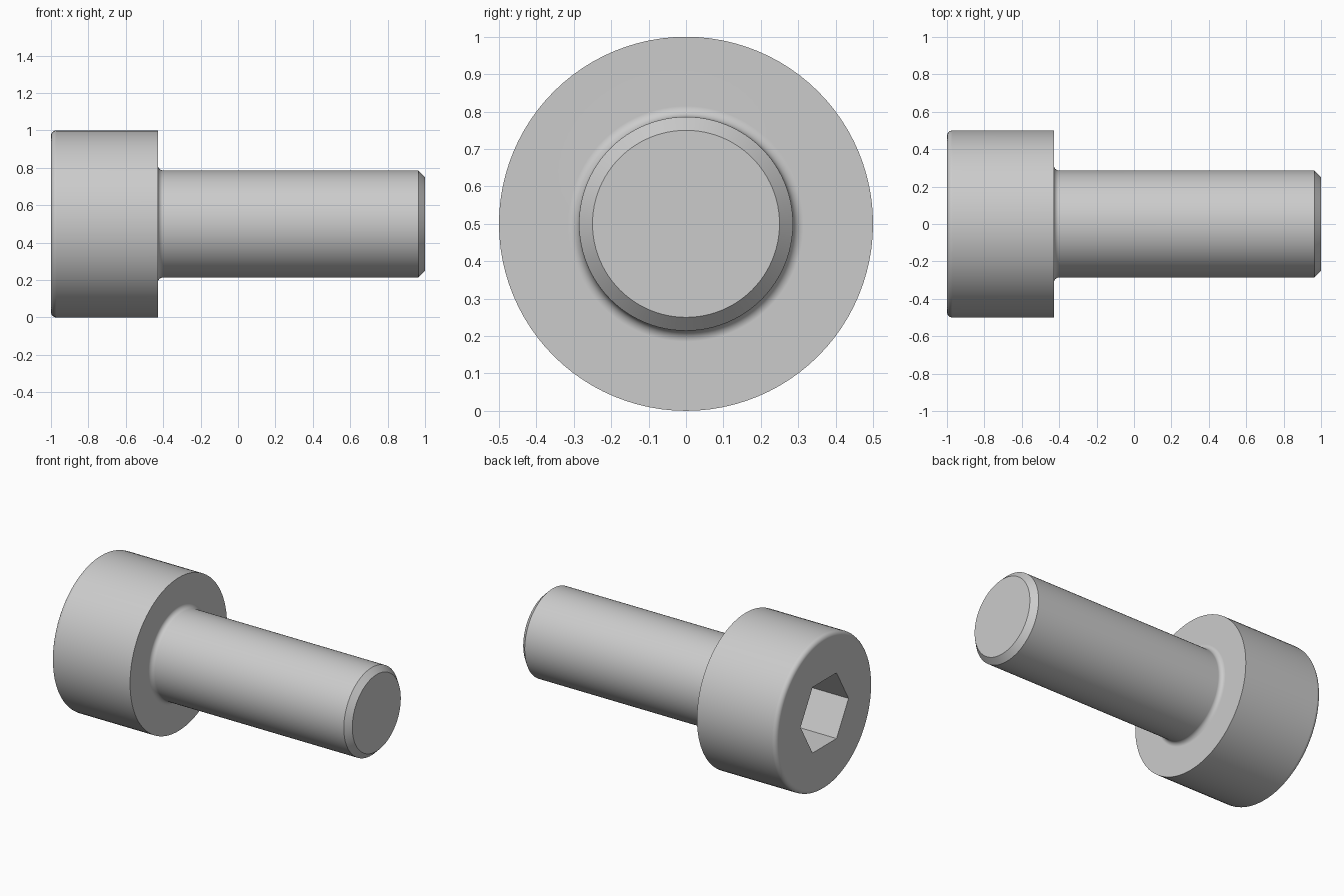
import bpy
import bmesh
from math import cos, sin, pi, radians
from mathutils import Matrix, Vector

cube = bpy.data.objects.get("Cube")
if cube:
    bpy.data.objects.remove(cube, do_unlink=True)

SEGMENTS = 96
HEAD_R, SHANK_R, TIP_R = 0.5, 0.286, 0.25
HEAD_END = -0.429          # underside of the head
ROUND, FILLET = 0.029, 0.029
SOCKET_R, SOCKET_DEPTH = 0.2475, 0.286

steel = bpy.data.materials.new("steel_grey")
steel.use_nodes = True
colour = (0.6, 0.6, 0.6, 1)
steel.diffuse_color = colour
steel.node_tree.nodes["Principled BSDF"].inputs["Base Color"].default_value = colour


def arc(cx, cr, radius, start, end, steps=6):
    """Points (x, r) along a circular arc, angles in degrees."""
    angles = [radians(start + (end - start) * i / steps) for i in range(steps + 1)]
    return [(cx + radius * cos(a), cr + radius * sin(a)) for a in angles]


def ring(bm, x, radius, count):
    """A ring of vertices around the bolt axis."""
    return [bm.verts.new((x, radius * cos(2 * pi * i / count),
                          radius * sin(2 * pi * i / count))) for i in range(count)]


def bridge(bm, a, b):
    for i in range(len(a)):
        j = (i + 1) % len(a)
        bm.faces.new((a[i], a[j], b[j], b[i]))


def loop_edges(bm, verts):
    return [bm.edges.get((verts[i - 1], verts[i])) for i in range(len(verts))]


# Outer profile: rounded head, fillet under the head, shank, chamfered tip
profile = arc(-1 + ROUND, HEAD_R - ROUND, ROUND, 180, 90)
profile += [(HEAD_END, HEAD_R)]
profile += arc(HEAD_END + FILLET, SHANK_R + FILLET, FILLET, 180, 270)
profile += [(1 - (SHANK_R - TIP_R), SHANK_R), (1, TIP_R)]

bm = bmesh.new()
rings = [ring(bm, x, r, SEGMENTS) for x, r in profile]
for a, b in zip(rings, rings[1:]):
    bridge(bm, a, b)
bm.faces.new(rings[-1])

# Hexagonal socket with flats at top and bottom
mouth = ring(bm, -1, SOCKET_R, 6)
floor = ring(bm, -1 + SOCKET_DEPTH, SOCKET_R, 6)
bridge(bm, mouth, floor)
bm.faces.new(floor)

# End face of the head around the socket
bmesh.ops.triangle_fill(bm, use_beauty=True, normal=Vector((-1, 0, 0)),
                        edges=loop_edges(bm, rings[0]) + loop_edges(bm, mouth))
bmesh.ops.recalc_face_normals(bm, faces=bm.faces)
bmesh.ops.transform(bm, matrix=Matrix.Translation((0, 0, HEAD_R)), verts=bm.verts)

mesh = bpy.data.meshes.new("socket_head_bolt")
bm.to_mesh(mesh)
bm.free()
mesh.materials.append(steel)
bolt = bpy.data.objects.new("socket_head_bolt", mesh)
bpy.context.collection.objects.link(bolt)

# Smooth barrel with crisp edges and clean flat ends
bpy.ops.object.select_all(action="DESELECT")
bolt.select_set(True)
bpy.context.view_layer.objects.active = bolt
bpy.ops.object.shade_smooth_by_angle(angle=radians(30))
weighted = bolt.modifiers.new("clean_normals", "WEIGHTED_NORMAL")
weighted.keep_sharp = True
